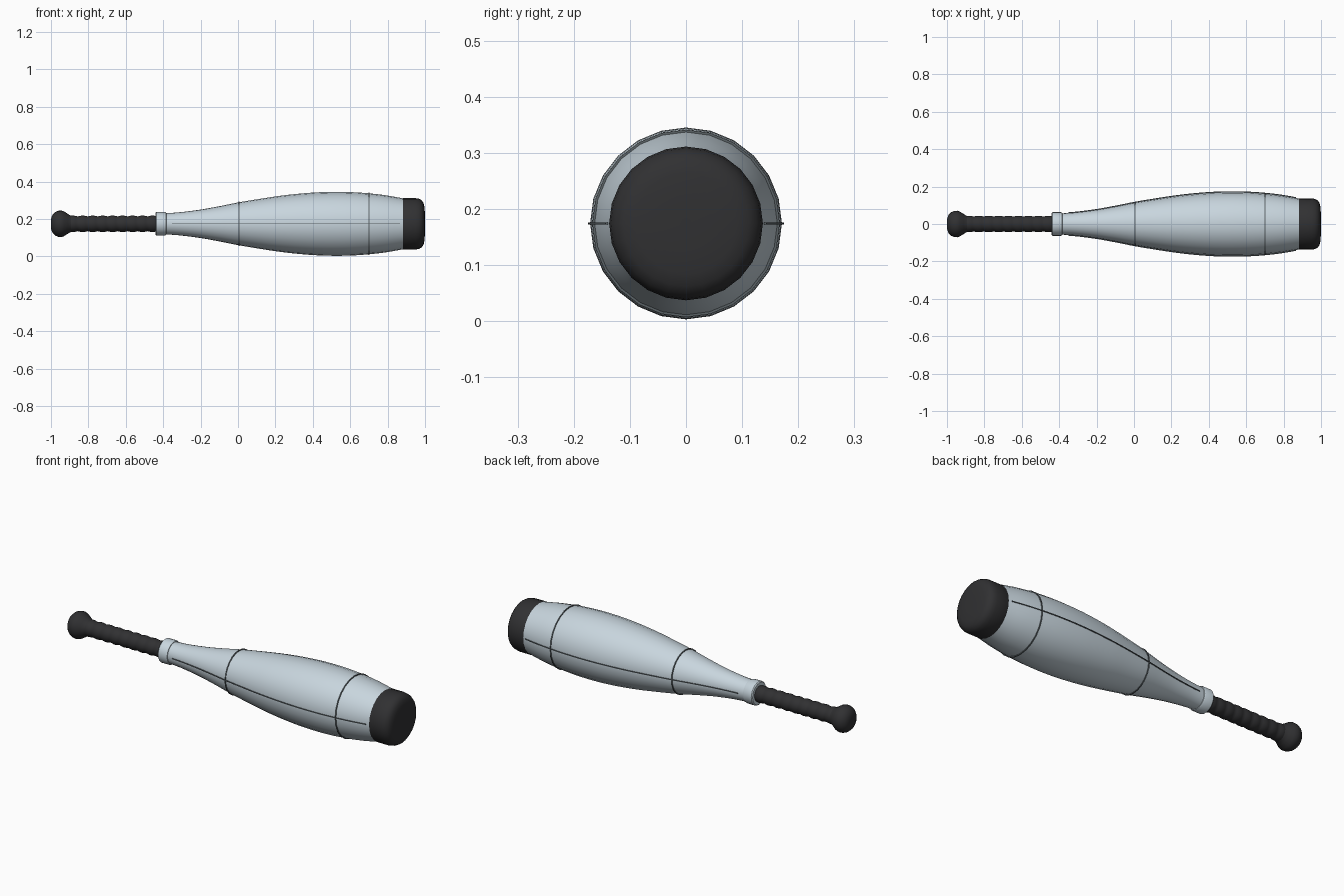
import bpy, math

if "Cube" in bpy.data.objects:
    bpy.data.objects.remove(bpy.data.objects["Cube"])

CZ = 0.174
SIDES = 24


def material(name, rgb):
    m = bpy.data.materials.new(name)
    m.diffuse_color = (*rgb, 1)
    m.use_nodes = True
    m.node_tree.nodes["Principled BSDF"].inputs["Base Color"].default_value = m.diffuse_color
    return m


SILVER = material("pale_blue_grey", (0.58, 0.67, 0.73))
BLACK = material("black_rubber", (0.03, 0.03, 0.032))
DARK = material("dark_seam", (0.10, 0.12, 0.13))


def finish(ob, mat, angle=40):
    ob.data.materials.append(mat)
    bpy.ops.object.select_all(action='DESELECT')
    ob.select_set(True)
    bpy.context.view_layer.objects.active = ob
    bpy.ops.object.shade_smooth_by_angle(angle=math.radians(angle))
    return ob


def lathe(name, profile, mat, closed=False, angle=40):
    """Turn (x, radius) points around the long axis; open profiles get end caps."""
    verts, faces = [], []
    for x, r in profile:
        for i in range(SIDES):
            a = 2 * math.pi * i / SIDES
            verts.append((x, r * math.cos(a), CZ + r * math.sin(a)))
    n = len(profile)
    for k in range(n if closed else n - 1):
        p, q = k * SIDES, (k + 1) % n * SIDES
        for i in range(SIDES):
            j = (i + 1) % SIDES
            faces.append((p + i, p + j, q + j, q + i))
    if not closed:
        faces.append(tuple(reversed(range(SIDES))))
        faces.append(tuple(range((n - 1) * SIDES, n * SIDES)))
    me = bpy.data.meshes.new(name)
    me.from_pydata(verts, [], [f[::-1] for f in faces])
    me.update()
    ob = bpy.data.objects.new(name, me)
    bpy.context.collection.objects.link(ob)
    return finish(ob, mat, angle)


# Swelling body outline, smoothed between a few key radii
KEYS = [(-0.42, 0.056), (-0.36, 0.058), (-0.3, 0.063), (-0.2, 0.076), (-0.1, 0.094),
        (0.0, 0.114), (0.12, 0.134), (0.25, 0.153), (0.4, 0.167), (0.53, 0.171),
        (0.65, 0.167), (0.78, 0.154), (0.9, 0.133)]


def radius(x):
    k = max(i for i in range(len(KEYS) - 1) if KEYS[i][0] <= x + 1e-9)

    def slope(i):
        a, b = KEYS[max(i - 1, 0)], KEYS[min(i + 1, len(KEYS) - 1)]
        return (b[1] - a[1]) / (b[0] - a[0])
    (x0, r0), (x1, r1) = KEYS[k], KEYS[k + 1]
    h = x1 - x0
    t = (x - x0) / h
    return ((2*t**3 - 3*t**2 + 1) * r0 + (t**3 - 2*t**2 + t) * h * slope(k)
            + (3*t**2 - 2*t**3) * r1 + (t**3 - t**2) * h * slope(k + 1))


xs = [-0.42 + 1.32 * i / 40 for i in range(41)]
lathe("body", [(x, radius(min(x, 0.8999))) for x in xs], SILVER)

# Collar where the body meets the handle
lathe("collar", [(-0.441, 0.045), (-0.441, 0.058), (-0.436, 0.063), (-0.392, 0.063),
                 (-0.384, 0.060), (-0.382, 0.052)], SILVER)

# Ridged grip
grip = []
count = 9
for i in range(count * 6 + 1):
    t = i / 6
    grip.append((-0.91 + 0.48 * t / count, 0.0395 + 0.0045 * abs(math.sin(math.pi * t))))
lathe("handle_grip", grip, BLACK, angle=60)

# Rounded knob at the handle end
lathe("knob", [(-1.0, 0.015), (-0.998, 0.034), (-0.99, 0.051), (-0.977, 0.063),
               (-0.96, 0.070), (-0.945, 0.071), (-0.93, 0.066), (-0.91, 0.053),
               (-0.895, 0.044), (-0.88, 0.040)], BLACK, angle=60)

# Rounded cap at the wide end
lathe("end_cap", [(0.878, 0.120), (0.878, 0.134), (0.884, 0.137), (0.95, 0.137),
                  (0.968, 0.134), (0.982, 0.126), (0.992, 0.112), (0.997, 0.09),
                  (1.0, 0.045), (1.0, 0.01)], BLACK, angle=60)

# Thin raised bands around the body
for label, x in (("rear", 0.005), ("front", 0.70)):
    r = radius(x)
    lathe(label + "_band", [(x - 0.003, r - 0.004), (x - 0.003, r + 0.004),
                            (x + 0.003, r + 0.004), (x + 0.003, r - 0.004)],
          DARK, closed=True)

# Seam strips along both sides, following the body outline
for label, s in (("left", -1), ("right", 1)):
    seam = [x for x in xs if -0.385 < x < 0.88]
    verts, faces = [], []
    for x in seam:
        for dr, dz in ((-0.004, -0.002), (0.004, -0.002), (0.004, 0.002), (-0.004, 0.002)):
            verts.append((x, s * (radius(x) + dr), CZ + dz))
    for k in range(len(seam) - 1):
        for i in range(4):
            j = (i + 1) % 4
            f = (4*k + i, 4*k + j, 4*k + 4 + j, 4*k + 4 + i)
            faces.append(f if s < 0 else f[::-1])
    end = 4 * (len(seam) - 1)
    caps = [(3, 2, 1, 0), (end, end + 1, end + 2, end + 3)]
    faces += caps if s < 0 else [c[::-1] for c in caps]
    me = bpy.data.meshes.new(label + "_seam")
    me.from_pydata(verts, [], faces)
    ob = bpy.data.objects.new(label + "_seam", me)
    bpy.context.collection.objects.link(ob)
    finish(ob, DARK)
